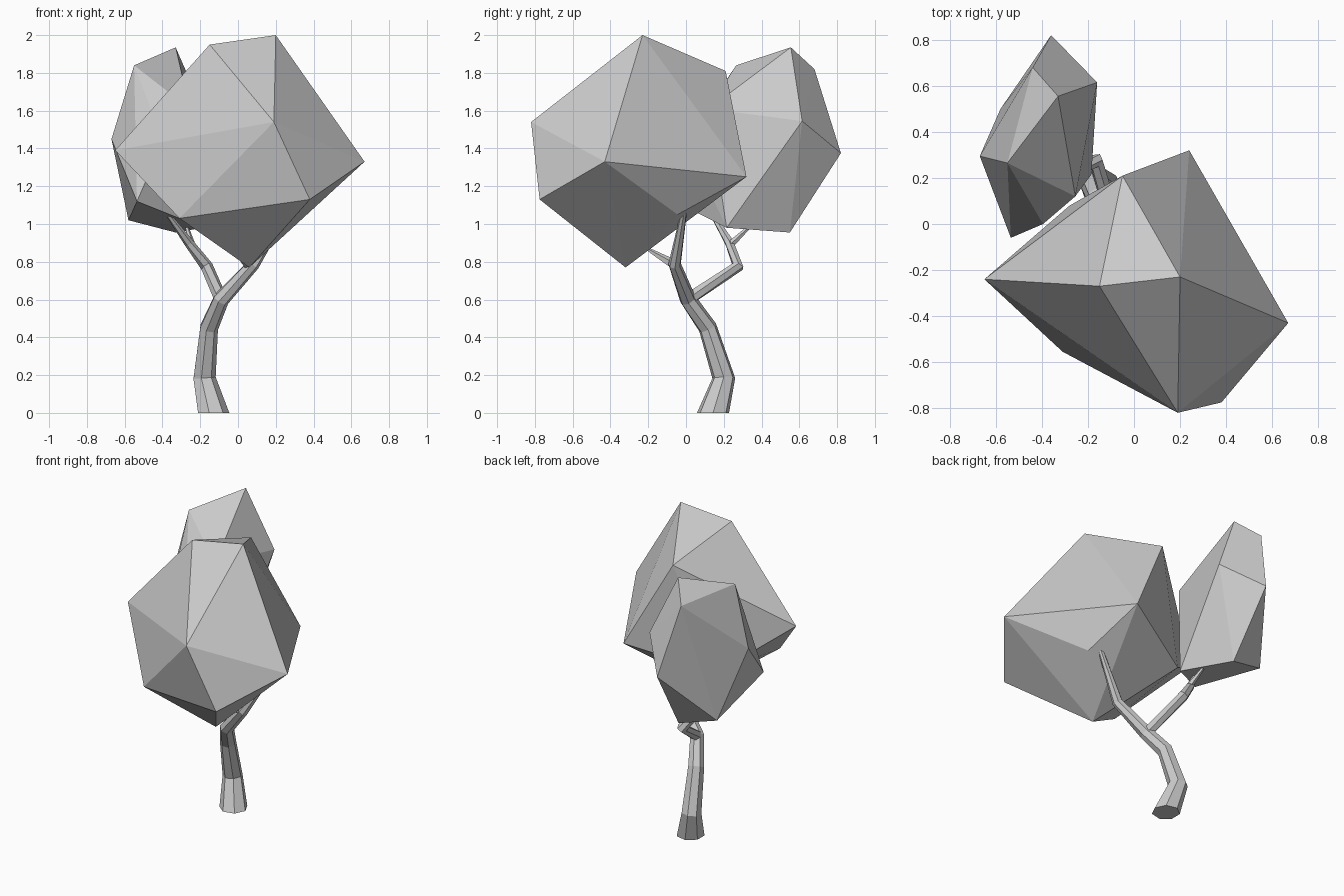
import bpy, bmesh, math
from mathutils import Vector

if "Cube" in bpy.data.objects:
    bpy.data.objects.remove(bpy.data.objects["Cube"])


def finish(name, bm):
    bmesh.ops.recalc_face_normals(bm, faces=bm.faces[:])
    mesh = bpy.data.meshes.new(name)
    bm.to_mesh(mesh)
    bm.free()
    obj = bpy.data.objects.new(name, mesh)
    bpy.context.collection.objects.link(obj)
    return obj


def limb(name, path, sides=7, flat_start=False):
    """Tapered faceted tube through (x, y, z, radius) points."""
    bm = bmesh.new()
    pts = [Vector(p[:3]) for p in path]
    rings = []
    for i, p in enumerate(pts):
        ahead = (pts[min(i + 1, len(pts) - 1)] - p).normalized()
        behind = (p - pts[max(i - 1, 0)]).normalized()
        t = (ahead + behind).normalized()
        if flat_start and i == 0:
            t = Vector((0, 0, 1))
        turn = Vector((0, 0, 1)).rotation_difference(t)
        ring = []
        for k in range(sides):
            a = 2 * math.pi * k / sides
            ring.append(bm.verts.new(
                p + turn @ Vector((math.cos(a), math.sin(a), 0)) * path[i][3]))
        rings.append(ring)
    for lo, hi in zip(rings, rings[1:]):
        for k in range(sides):
            n = (k + 1) % sides
            bm.faces.new((lo[k], lo[n], hi[n], hi[k]))
    bm.faces.new(rings[0])
    bm.faces.new(rings[-1])
    return finish(name, bm)


def foliage(name, corners):
    """Rough twelve-cornered faceted clump."""
    bm = bmesh.new()
    for c in corners:
        bm.verts.new(c)
    bmesh.ops.convex_hull(bm, input=bm.verts[:])
    return finish(name, bm)


# Trunk running up into the main branch
limb("trunk", [(-.133, .143, 0, .087), (-.18, .2, .185, .062),
               (-.155, .115, .45, .05), (-.09, .01, .6, .044),
               (.08, -.06, .785, .034), (.26, -.01, 1.07, .016)], flat_start=True)
limb("front_twig", [(.06, -.055, .78, .028), (-.02, -.2, .865, .01)], 5)

# Rear branch and its twig
limb("rear_branch", [(-.09, .01, .6, .035), (-.165, .275, .775, .033),
                     (-.26, .23, .9, .025), (-.37, .14, 1.05, .013)], 6)
limb("rear_twig", [(-.245, .235, .89, .02), (-.27, .33, .98, .01)], 5)

# Large front clump
foliage("large_foliage", [
    (-.65, -.24, 1.39), (-.15, -.27, 1.95), (.2, -.23, 2.0), (.24, .32, 1.25),
    (-.05, .21, 1.81), (.67, -.43, 1.33), (.19, -.82, 1.54), (.38, -.775, 1.13),
    (-.31, -.555, 1.03), (.06, -.32, .77), (.325, -.045, 1.05), (-.28, .08, 1.1)])

# Small rear clump
foliage("small_foliage", [
    (-.36, .82, 1.375), (-.16, .615, 1.545), (-.33, .555, 1.935), (-.44, .68, 1.82),
    (-.58, .5, 1.02), (-.67, .295, 1.45), (-.55, .265, 1.84), (-.255, .12, 1.61),
    (-.395, 0, 1.44), (-.535, -.06, 1.12), (-.33, .55, .955), (-.185, .215, .98)])
